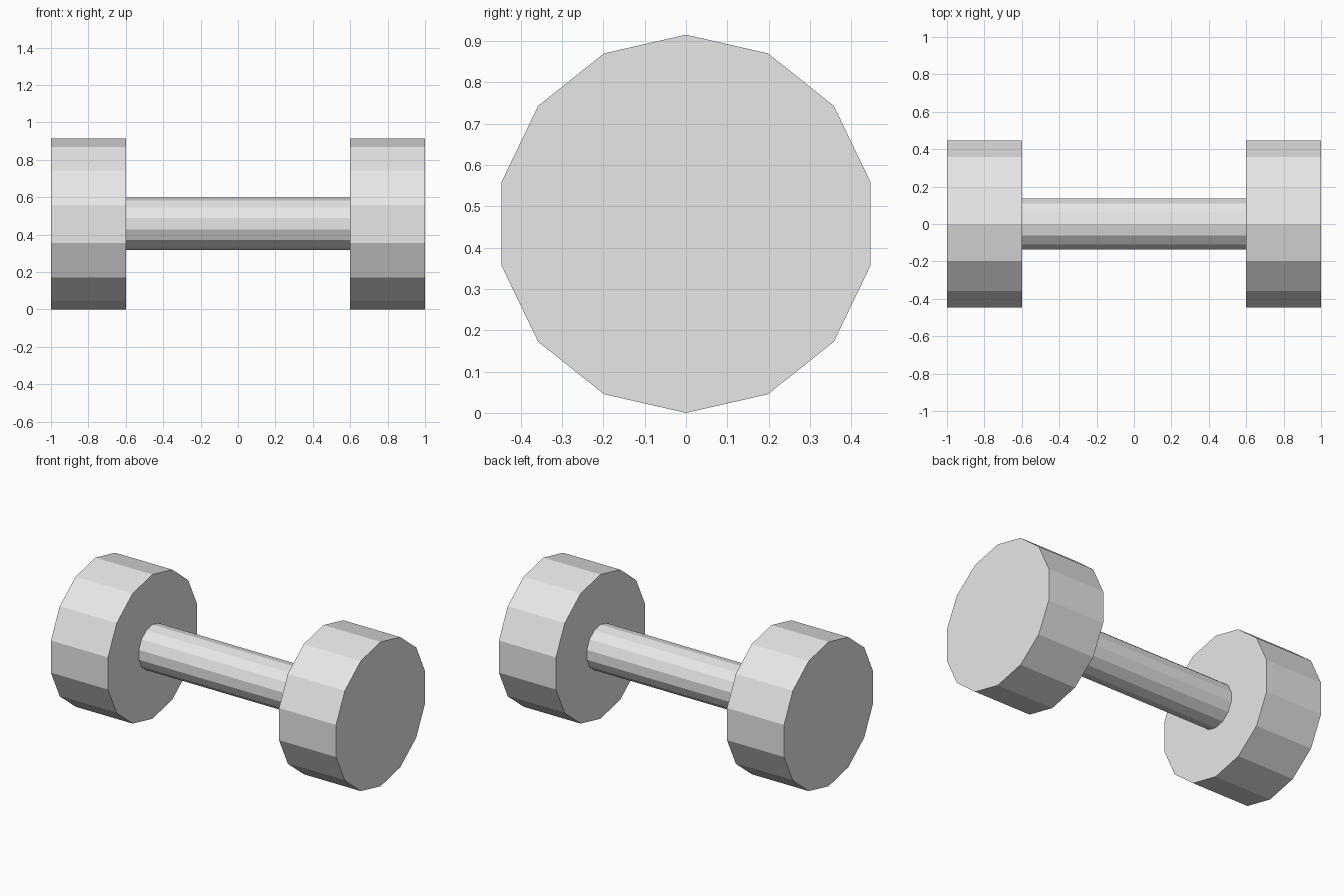
import bpy
from math import pi

cube = bpy.data.objects.get("Cube")
if cube:
    bpy.data.objects.remove(cube, do_unlink=True)

SIDES = 14
RADIUS = 0.4575

# Single plain grey
grey = bpy.data.materials.new("light grey")
grey.use_nodes = True
colour = (0.8, 0.8, 0.8, 1)
grey.diffuse_color = colour
grey.node_tree.nodes["Principled BSDF"].inputs["Base Color"].default_value = colour


def rod(name, radius, length, x):
    """Flat-sided cylinder lying along x, with a corner pointing straight up."""
    bpy.ops.mesh.primitive_cylinder_add(
        vertices=SIDES, radius=radius, depth=length,
        location=(x, 0, RADIUS), rotation=(0, pi / 2, pi))
    obj = bpy.context.object
    # Turn about the long axis so a corner sits at the top
    bpy.ops.object.transform_apply(location=False, rotation=True, scale=False)
    top = max(obj.data.vertices, key=lambda v: v.co.z).co
    if abs(top.y) > 0.001:
        obj.rotation_euler.x = pi / SIDES
    obj.name = obj.data.name = name
    obj.data.materials.append(grey)
    return obj


# Grip bar between the inner faces of the weights
rod("grip_bar", 0.14, 1.2, 0)

# Weights at both ends
for name, side in (("left_weight", 1), ("right_weight", -1)):
    rod(name, RADIUS, 0.4, side * 0.8)
